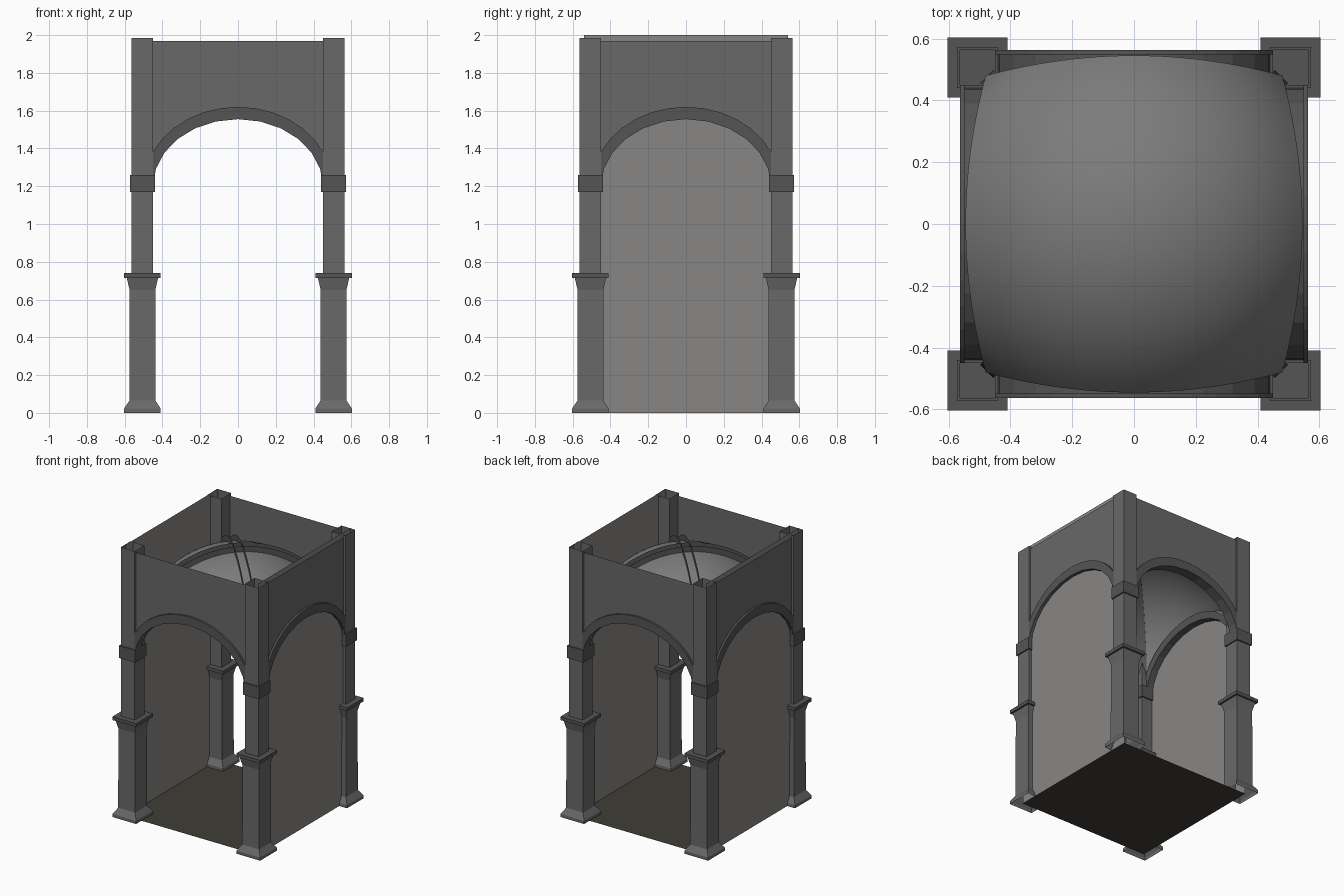
import bpy, bmesh, math
from mathutils import Matrix

if "Cube" in bpy.data.objects:
    bpy.data.objects.remove(bpy.data.objects["Cube"])

C = 0.506            # pier centre offset from the axis
WALL = 0.548         # outer wall plane
RING = 0.5625        # face of the arch mouldings
BOX = 0.54           # floor and side panel half size


def material(name, r, g, b):
    m = bpy.data.materials.new(name)
    m.diffuse_color = (r, g, b, 1)
    m.use_nodes = True
    m.node_tree.nodes["Principled BSDF"].inputs["Base Color"].default_value = m.diffuse_color
    return m


STONE = material("stone", 0.14, 0.14, 0.14)
TRIM = material("trim", 0.09, 0.09, 0.09)
PLASTER = material("plaster", 0.25, 0.24, 0.23)
VAULT = material("vault_plaster", 0.2, 0.2, 0.2)
PAVING = material("paving", 0.05, 0.047, 0.038)


def make(name, rows, mat, rot=0.0, loc=(0, 0, 0), closed=False, smooth=False):
    """Skin a list of equally long point rows with quads."""
    bm = bmesh.new()
    grid = [[bm.verts.new(p) for p in r] for r in rows]
    n = len(rows[0])
    for a, b in zip(grid, grid[1:]):
        for i in range(n if closed else n - 1):
            j = (i + 1) % n
            bm.faces.new((a[i], a[j], b[j], b[i]))
    bmesh.ops.recalc_face_normals(bm, faces=bm.faces)
    bm.transform(Matrix.Translation(loc) @ Matrix.Rotation(rot, 4, 'Z'))
    me = bpy.data.meshes.new(name)
    bm.to_mesh(me)
    bm.free()
    me.materials.append(mat)
    ob = bpy.data.objects.new(name, me)
    bpy.context.collection.objects.link(ob)
    for p in me.polygons:
        p.use_smooth = smooth
    return ob


def square_loft(profile):
    return [[(-h, -h, z), (h, -h, z), (h, h, z), (-h, h, z)] for h, z in profile]


def arch(a, b, y, n=12):
    """Elliptical arch line, ending where it meets the shaft at x = 0.45."""
    t0 = math.acos(min(1, 0.45 / a))
    ts = [t0 + (math.pi - 2 * t0) * i / n for i in range(n + 1)]
    return [(-a * math.cos(t), y, 1.2 + b * math.sin(t)) for t in ts]


# corner piers: pedestal, cap slab, slim open-topped shaft, impost band
pedestal = [(0.097, 0), (0.097, 0.022), (0.069, 0.065), (0.068, 0.65), (0.083, 0.715)]
cap = [(0.083, 0.715), (0.097, 0.715), (0.097, 0.74), (0.056, 0.74), (0.0005, 0.74)]
shaft = [(0.0565, 0.74), (0.0565, 1.985)]
band = [(0.0565, 1.17), (0.066, 1.17), (0.066, 1.26), (0.0565, 1.26)]
for sx in (-1, 1):
    for sy in (-1, 1):
        at = (sx * C, sy * C, 0)
        make("pedestal", square_loft(pedestal), STONE, loc=at, closed=True)
        make("pedestal_cap", square_loft(cap), TRIM, loc=at, closed=True)
        make("pier_shaft", square_loft(shaft), STONE, loc=at, closed=True)
        make("impost_band", square_loft(band), TRIM, loc=at, closed=True)

# four spandrel walls with projecting arch mouldings
for k in range(4):
    rot = k * math.pi / 2
    outer = arch(0.5, 0.42, -WALL)
    make("spandrel_wall", [outer, [(x, y, 1.97) for x, y, z in outer]], STONE, rot)
    make("arch_moulding", [outer, arch(0.5, 0.42, -RING), arch(0.45, 0.355, -RING),
                           arch(0.45, 0.355, -0.49), arch(0.49, 0.41, -0.485)], TRIM, rot)

# sail vault: spherical skin over the bay with bowed edges
R, ZC, N = 0.68, 1.22, 32
rows = []
for i in range(N + 1):
    u = 2 * i / N - 1
    row = []
    for j in range(N + 1):
        v = 2 * j / N - 1
        x = u * (0.48 + 0.065 * (1 - v * v))
        y = v * (0.48 + 0.065 * (1 - u * u))
        row.append((x, y, ZC + math.sqrt(max(0, R * R - x * x - y * y))))
    rows.append(row)
make("vault", rows, VAULT, smooth=True)

# diagonal vault ribs: channels open at the top, their sides standing above the vault
for rot in (math.pi / 4, -math.pi / 4):
    rows = []
    for i in range(41):
        t = math.pi * i / 40
        c, s = math.cos(t), math.sin(t)
        rows.append([(r * c, w, ZC + r * s) for r, w in
                     ((0.72, -0.03), (0.674, -0.03), (0.674, 0.03), (0.72, 0.03))])
    rib = make("vault_rib", rows, TRIM, rot)
    bpy.context.view_layer.objects.active = rib
    rib.select_set(True)
    bpy.ops.object.shade_smooth_by_angle(angle=math.radians(30))
    rib.select_set(False)

# floor and the two thin side panels
make("floor", [[(-BOX, -BOX, 0), (BOX, -BOX, 0)], [(-BOX, BOX, 0), (BOX, BOX, 0)]], PAVING)
for s in (-1, 1):
    make("side_panel", [[(s * BOX, -BOX, 0), (s * BOX, BOX, 0)],
                        [(s * BOX, -BOX, 2), (s * BOX, BOX, 2)]], PLASTER)
